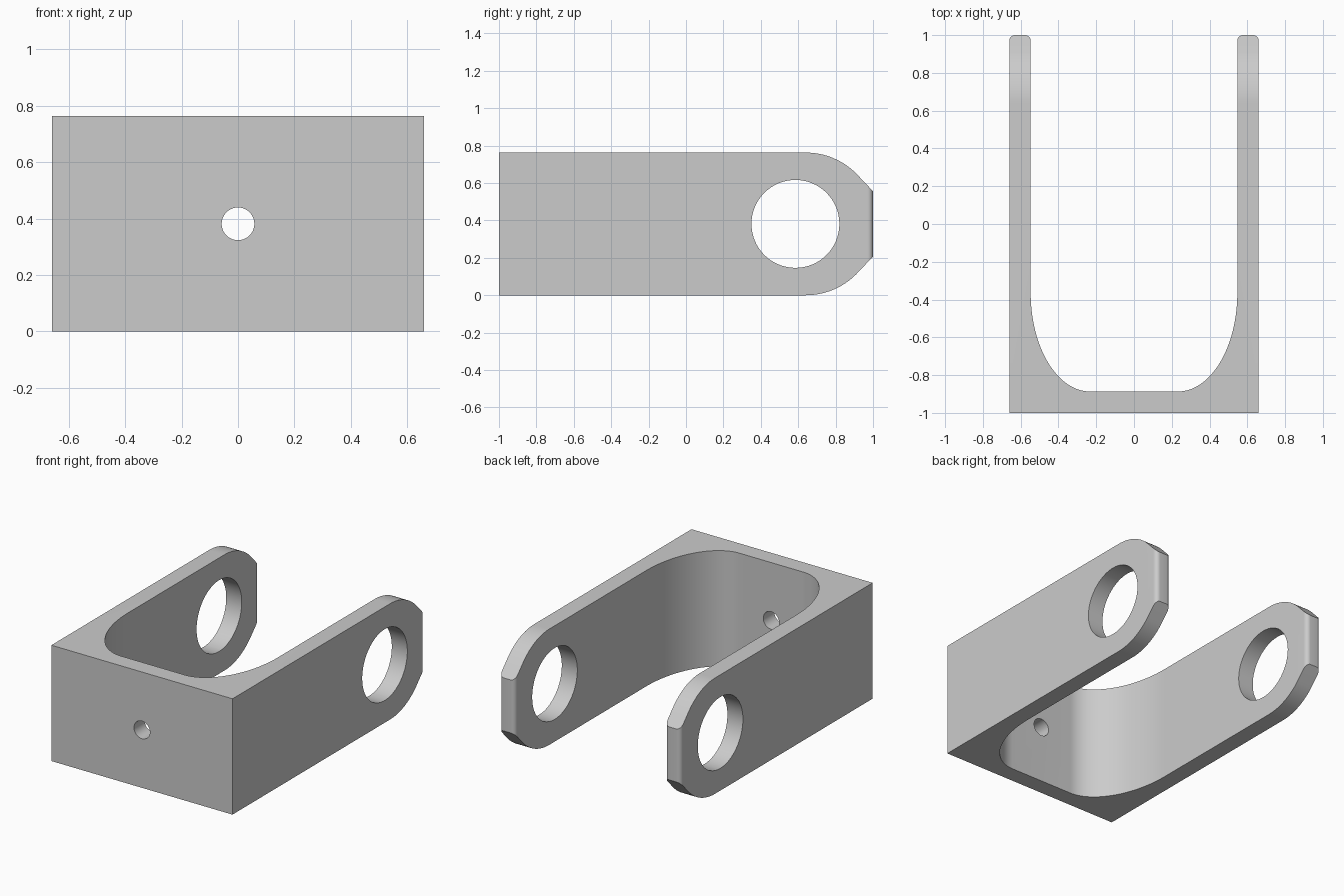
import bpy
import bmesh
from math import sin, cos, pi, radians
from mathutils import Vector

cube = bpy.data.objects.get("Cube")
if cube:
    bpy.data.objects.remove(cube, do_unlink=True)

W, H, WALL = 0.66, 0.763, 0.113
MID = H / 2

grey = bpy.data.materials.new("plain grey")
grey.use_nodes = True
colour = (0.6, 0.6, 0.6, 1)
grey.diffuse_color = colour
grey.node_tree.nodes["Principled BSDF"].inputs["Base Color"].default_value = colour


def arc(cx, cy, rx, ry, start, end, steps):
    """Points on an elliptical arc, angles in degrees."""
    angles = [radians(start + (end - start) * i / steps) for i in range(steps + 1)]
    return [(cx + rx * cos(a), cy + ry * sin(a)) for a in angles]


def prism(name, outline, place, direction):
    """Extrude a closed outline along a direction."""
    bm = bmesh.new()
    face = bm.faces.new([bm.verts.new(place(u, v)) for u, v in outline])
    new = bmesh.ops.extrude_face_region(bm, geom=[face])["geom"]
    bmesh.ops.translate(bm, vec=Vector(direction),
                        verts=[g for g in new if isinstance(g, bmesh.types.BMVert)])
    bmesh.ops.recalc_face_normals(bm, faces=bm.faces)
    mesh = bpy.data.meshes.new(name)
    bm.to_mesh(mesh)
    bm.free()
    mesh.materials.append(grey)
    obj = bpy.data.objects.new(name, mesh)
    bpy.context.collection.objects.link(obj)
    return obj


def boolean(target, cutter, operation):
    mod = target.modifiers.new(cutter.name, "BOOLEAN")
    mod.operation, mod.solver, mod.object = operation, "EXACT", cutter
    bpy.context.view_layer.objects.active = target
    bpy.ops.object.modifier_apply(modifier=mod.name)
    bpy.data.objects.remove(cutter, do_unlink=True)


# U-shaped body: right half of the plan, mirrored
R = 0.03
inner = W - WALL
half = [(W, -1)]
half += arc(W - R, 1 - R, R, R, 0, 90, 8)
half += arc(inner + R, 1 - R, R, R, 90, 180, 8)
half += arc(inner - 0.315, -0.365, 0.315, 0.522, 0, -90, 32)
plan = half + [(-x, y) for x, y in reversed(half)]
bracket = prism("clevis_bracket", plan, lambda x, y: (x, y, 0), (0, 0, H))

# Arm tips: rounded shoulders running into 45 degree chamfers
upper = arc(0.64, MID, MID, MID, 90, 45, 16) + [(1, 0.556), (1.1, 0.456)]
side = [(-1.1, H + 0.1), (0.6, H + 0.1)]
corner = [(0.64, H + 0.1)] + upper + [(1.1, H + 0.1)]
for name, sign in (("upper_corner_cutter", 1), ("lower_corner_cutter", -1)):
    outline = [(y, MID + sign * (z - MID)) for y, z in corner]
    cutter = prism(name, outline, lambda y, z: (-1, y, z), (2, 0, 0))
    boolean(bracket, cutter, "DIFFERENCE")

# Pivot hole through both arms, and bolt hole through the base wall
pivot = prism("pivot_hole_cutter", arc(0.585, MID, 0.235, 0.235, 0, 360, 64)[:-1],
              lambda y, z: (-1, y, z), (2, 0, 0))
boolean(bracket, pivot, "DIFFERENCE")
bolt = prism("bolt_hole_cutter", arc(0, MID, 0.058, 0.058, 0, 360, 40)[:-1],
             lambda x, z: (x, -1.1, z), (0, 0.4, 0))
boolean(bracket, bolt, "DIFFERENCE")

bpy.ops.object.select_all(action="DESELECT")
bracket.select_set(True)
bpy.context.view_layer.objects.active = bracket
bpy.ops.object.shade_smooth_by_angle(angle=pi / 6)
